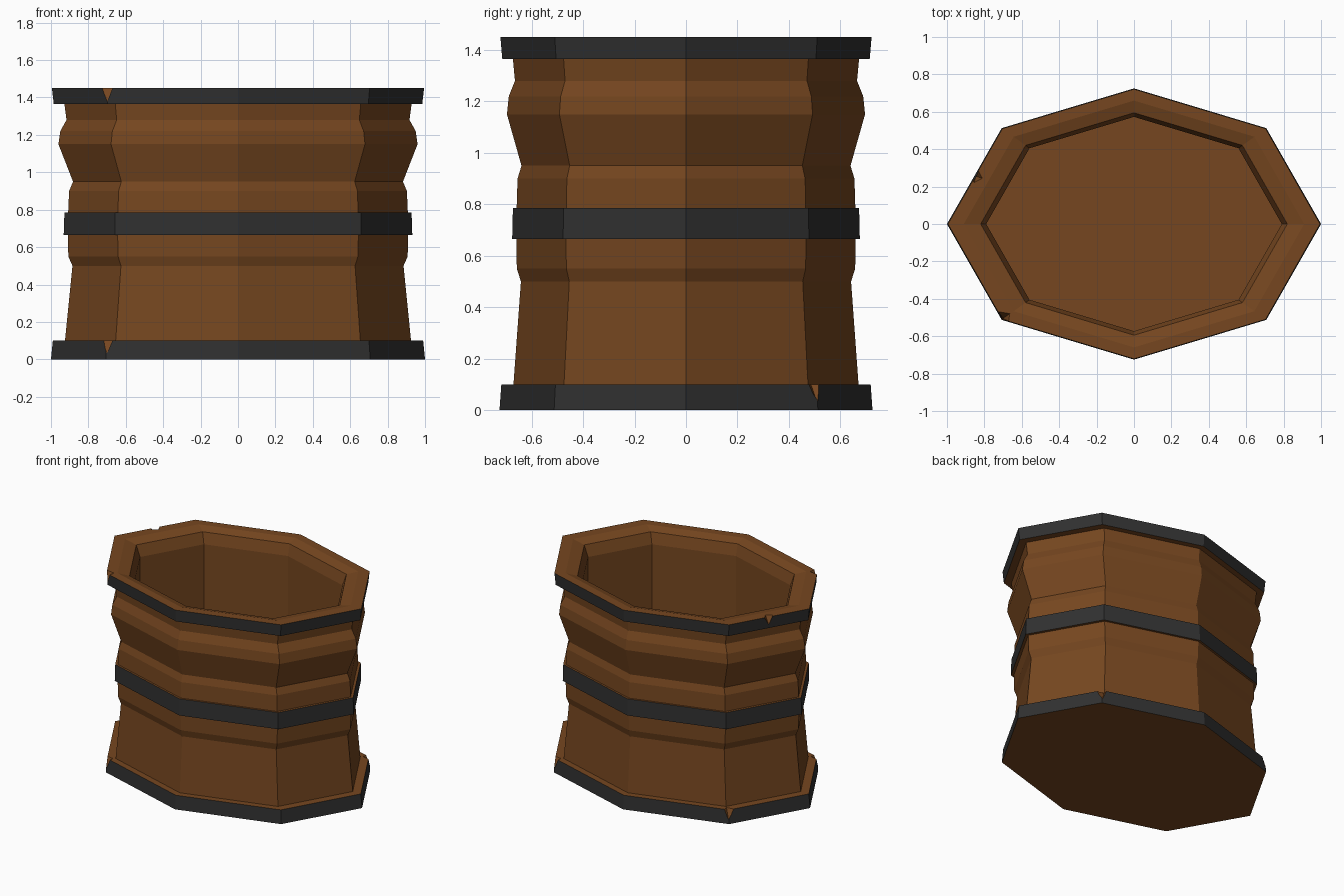
import bpy, bmesh, math
from mathutils import Matrix

if "Cube" in bpy.data.objects:
    bpy.data.objects.remove(bpy.data.objects["Cube"])

SIDES, DEPTH = 8, 0.725


def material(name, rgb):
    m = bpy.data.materials.new(name)
    m.diffuse_color = (*rgb, 1)
    m.use_nodes = True
    m.node_tree.nodes["Principled BSDF"].inputs["Base Color"].default_value = m.diffuse_color
    return m


wood = material("wood", (0.18, 0.062, 0.014))
iron = material("iron", (0.03, 0.03, 0.03))


def finish(bm, name):
    bmesh.ops.recalc_face_normals(bm, faces=bm.faces)
    me = bpy.data.meshes.new(name)
    bm.to_mesh(me)
    bm.free()
    ob = bpy.data.objects.new(name, me)
    bpy.context.collection.objects.link(ob)
    return ob


# Tub: outer wall, rim and inner wall as (radius, height)
profile = [(1.0, 0), (0.99, 0.1), (0.925, 0.1), (0.885, 0.5), (0.907, 0.55),
           (0.91, 0.665), (0.932, 0.665), (0.928, 0.785), (0.908, 0.785),
           (0.903, 0.9), (0.882, 0.95), (0.96, 1.15), (0.95, 1.22),
           (0.917, 1.28), (0.928, 1.365), (0.985, 1.365), (0.995, 1.45),
           (0.91, 1.45), (0.82, 1.43), (0.79, 1.35), (0.79, 0.1)]
hoops = (0, 6, 15)  # profile segments that are iron

bm = bmesh.new()
rings = []
for r, z in profile:
    rings.append([bm.verts.new((r * math.cos(k * math.tau / SIDES),
                                DEPTH * r * math.sin(k * math.tau / SIDES), z))
                  for k in range(SIDES)])
for i in range(len(rings) - 1):
    a, b = rings[i], rings[i + 1]
    for k in range(SIDES):
        n = (k + 1) % SIDES
        f = bm.faces.new((a[k], a[n], b[n], b[k]))
        f.material_index = 1 if i in hoops else 0
bm.faces.new(rings[0])
bm.faces.new(rings[-1])
tub = finish(bm, "barrel_tub")
tub.data.materials.append(wood)
tub.data.materials.append(iron)

# Small chips knocked out of the hoops: (x, y, tip height)
chips = [(-0.7, -0.51, 0.03), (0.7, 0.51, 0.03), (-0.7, 0.51, 0.03),
         (-0.7, -0.505, 1.375), (-0.845, 0.255, 1.39)]
bm = bmesh.new()
for x, y, z in chips:
    bmesh.ops.create_cone(
        bm, cap_ends=True, segments=4, radius1=0, radius2=0.065, depth=0.11,
        matrix=Matrix.Translation((x, y, z + 0.055)) @
        Matrix.Rotation(math.atan2(y, x), 4, 'Z'))
bmesh.ops.remove_doubles(bm, verts=bm.verts, dist=1e-5)
cutter = finish(bm, "chip_cutters")
cutter.data.materials.append(wood)
cutter.hide_render = True
cutter.hide_set(True)

cut = tub.modifiers.new("chips", 'BOOLEAN')
cut.operation = 'DIFFERENCE'
cut.solver = 'EXACT'
cut.object = cutter
